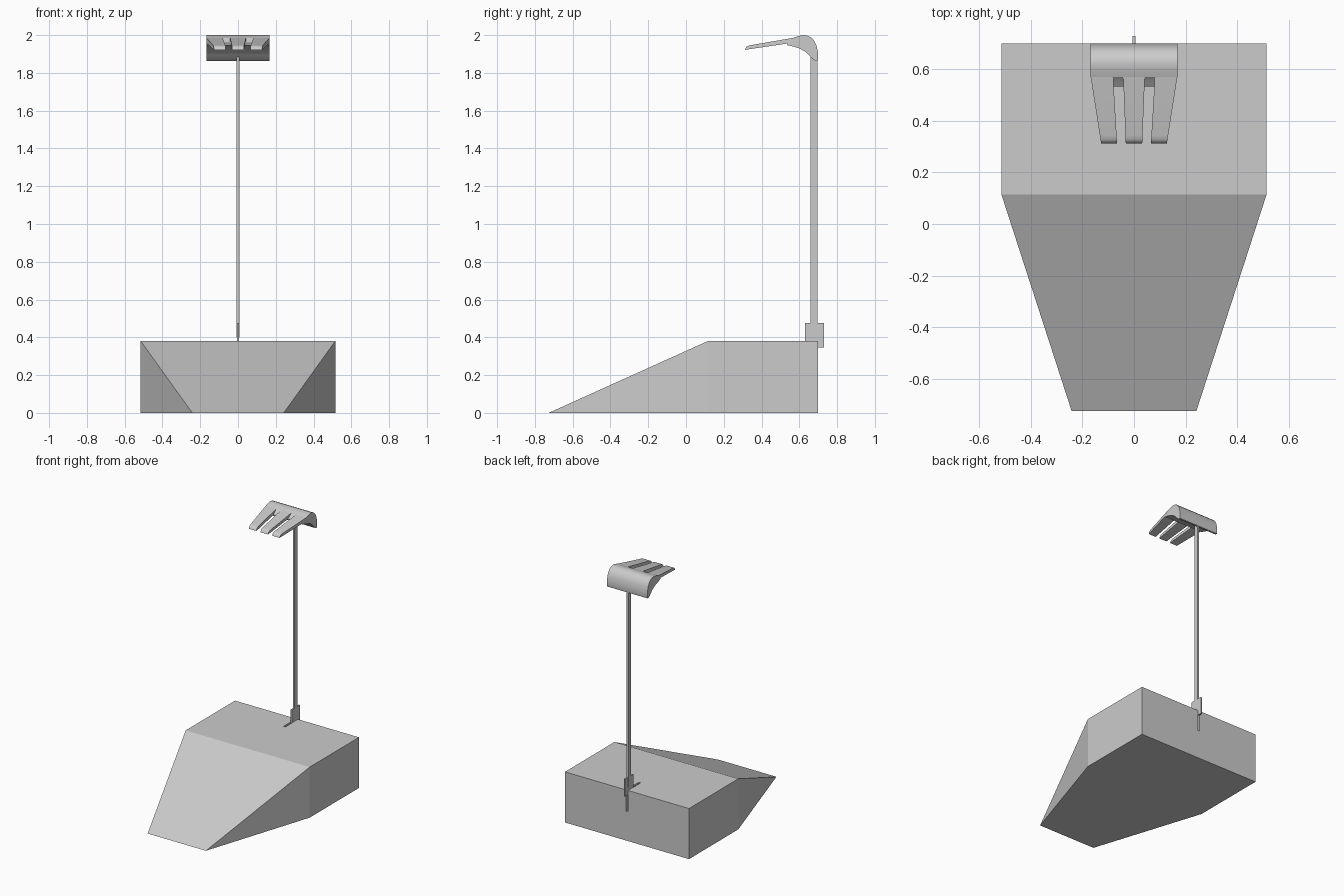
import bpy, bmesh, math

if "Cube" in bpy.data.objects:
    bpy.data.objects.remove(bpy.data.objects["Cube"])


def build(name, verts, faces, smooth=False):
    me = bpy.data.meshes.new(name)
    me.from_pydata(verts, [], faces)
    bm = bmesh.new()
    bm.from_mesh(me)
    bmesh.ops.recalc_face_normals(bm, faces=bm.faces)
    bm.to_mesh(me)
    bm.free()
    ob = bpy.data.objects.new(name, me)
    bpy.context.collection.objects.link(ob)
    if smooth:
        bpy.ops.object.select_all(action='DESELECT')
        bpy.context.view_layer.objects.active = ob
        ob.select_set(True)
        bpy.ops.object.shade_smooth_by_angle(angle=math.radians(35))
    return ob


def prism(name, profile, left, right, smooth=False):
    """Side profile (y, z) spanned between x = left(y) and x = right(y)."""
    n = len(profile)
    verts = [(left(y), y, z) for y, z in profile] + [(right(y), y, z) for y, z in profile]
    faces = [tuple(range(n)), tuple(range(n, 2 * n))]
    faces += [(i, (i + 1) % n, n + (i + 1) % n, n + i) for i in range(n)]
    return build(name, verts, faces, smooth)


def plate(name, y0, y1, z0, z1, half):
    return prism(name, [(y0, z0), (y1, z0), (y1, z1), (y0, z1)],
                 lambda y: -half, lambda y: half)


# wedge-shaped base with tapered nose
W, N, BACK, MID, NOSE, H = 0.515, 0.242, 0.70, 0.115, -0.727, 0.38
base = build("base",
             [(-N, NOSE, 0), (N, NOSE, 0), (W, MID, 0), (W, BACK, 0), (-W, BACK, 0), (-W, MID, 0),
              (W, MID, H), (W, BACK, H), (-W, BACK, H), (-W, MID, H)],
             [(5, 4, 3, 2, 1, 0), (6, 7, 8, 9), (0, 1, 6, 9), (1, 2, 6), (0, 9, 5),
              (2, 3, 7, 6), (3, 4, 8, 7), (4, 5, 9, 8)])

# narrow slot in the back top edge
cutter = plate("slot_cutter", 0.55, 0.76, 0.22, 0.45, 0.008)
cutter.hide_render = True
cutter.hide_set(True)
mod = base.modifiers.new("slot", 'BOOLEAN')
mod.operation = 'DIFFERENCE'
mod.object = cutter
mod.solver = 'EXACT'

# mounting bracket and post
plate("bracket", 0.63, 0.73, 0.345, 0.475, 0.006)
plate("post", 0.66, 0.695, 0.40, 1.90, 0.007)


# head: curved back, knuckle and three tines
def lerp(root, tip):
    return lambda y: root + (tip - root) * (0.57 - y) / 0.255


wide = 0.168
prism("head_back",
      [(0.57, 1.986), (0.595, 1.995), (0.62, 2.0), (0.64, 1.998), (0.66, 1.989), (0.678, 1.972),
       (0.691, 1.945), (0.698, 1.91), (0.70, 1.88), (0.697, 1.864), (0.685, 1.863), (0.67, 1.873),
       (0.65, 1.895), (0.63, 1.913), (0.60, 1.930), (0.57, 1.939)],
      lambda y: -wide, lambda y: wide, True)
prism("head_knuckle",
      [(0.57, 1.986), (0.57, 1.939), (0.55, 1.944), (0.535, 1.947), (0.534, 1.957), (0.545, 1.966),
       (0.56, 1.976)],
      lerp(-wide, -0.128), lerp(wide, 0.128), True)

tine = [(0.57, 1.986), (0.345, 1.947), (0.328, 1.943), (0.318, 1.936), (0.312, 1.922),
        (0.535, 1.955), (0.57, 1.965)]
for name, l0, l1, r0, r1 in [("tine_left", -wide, -0.128, -0.081, -0.066),
                             ("tine_middle", -0.042, -0.032, 0.042, 0.032),
                             ("tine_right", 0.081, 0.066, wide, 0.128)]:
    prism(name, tine, lerp(l0, l1), lerp(r0, r1), True)
